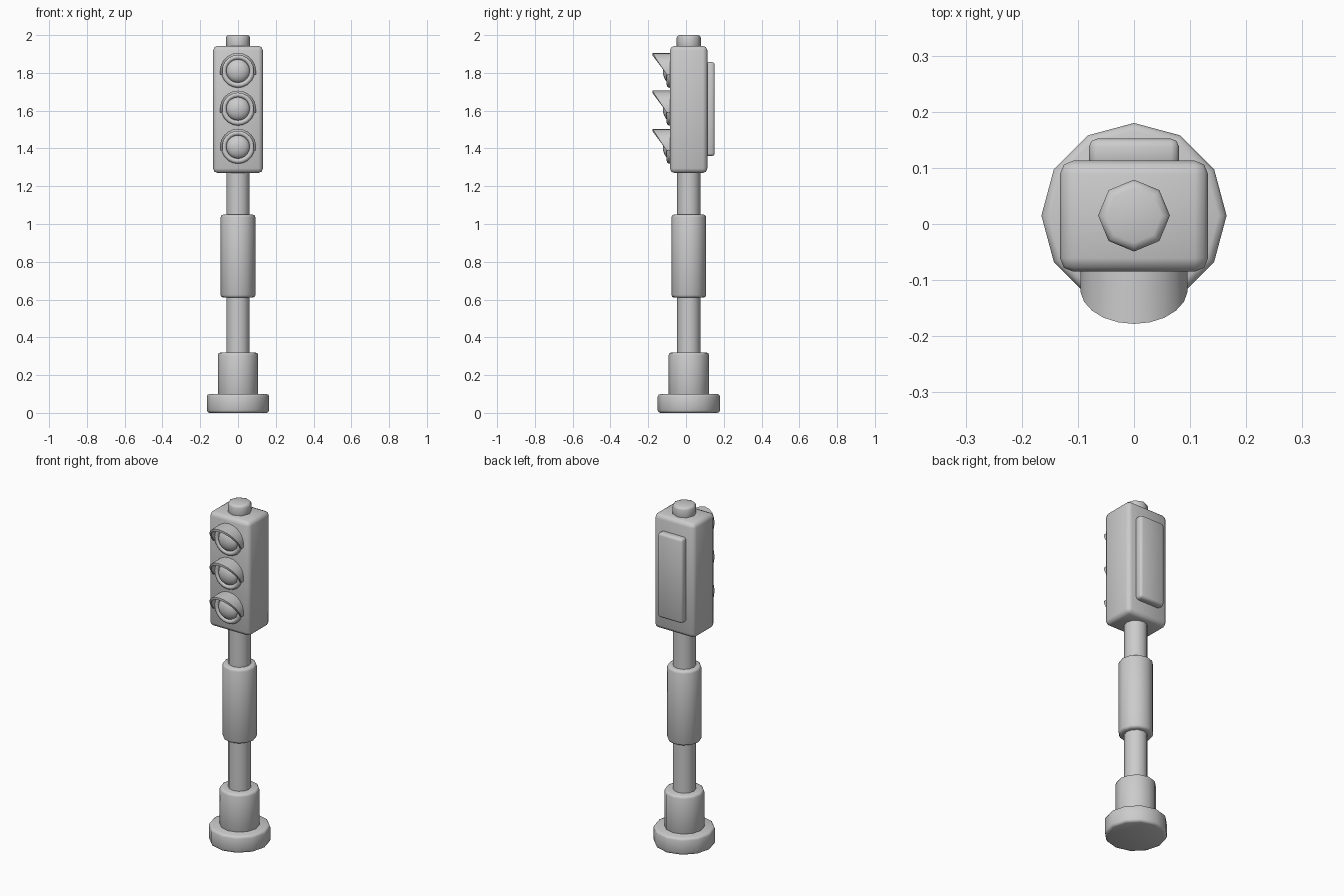
import bpy
import bmesh
from math import sin, cos, pi, radians

if "Cube" in bpy.data.objects:
    bpy.data.objects.remove(bpy.data.objects["Cube"])

CY = 0.015  # pole axis sits slightly behind the origin because of the visors


def finish(ob, name, bevel=0.0, segments=2):
    ob.name = name
    bpy.ops.object.select_all(action='DESELECT')
    bpy.context.view_layer.objects.active = ob
    ob.select_set(True)
    if bevel:
        bpy.ops.object.transform_apply(location=False, rotation=True, scale=True)
        mod = ob.modifiers.new("bevel", 'BEVEL')
        mod.width = bevel
        mod.segments = segments
        mod.limit_method = 'ANGLE'
        mod.angle_limit = radians(60)
        bpy.ops.object.modifier_apply(modifier="bevel")
    bpy.ops.object.shade_smooth_by_angle(angle=radians(50))
    return ob


def cylinder(name, r, z0, z1, sides=12, bevel=0.0):
    bpy.ops.mesh.primitive_cylinder_add(vertices=sides, radius=r, depth=z1 - z0,
                                        location=(0, CY, (z0 + z1) / 2))
    return finish(bpy.context.object, name, bevel)


def box(name, x, y0, y1, z0, z1, bevel):
    bpy.ops.mesh.primitive_cube_add(size=1, location=(0, (y0 + y1) / 2, (z0 + z1) / 2))
    ob = bpy.context.object
    ob.scale = (2 * x, y1 - y0, z1 - z0)
    return finish(ob, name, bevel)


def visor(name, z, r_out=0.096, r_in=0.083, steps=12):
    # Half tube with a slanted front edge, longest at the top
    bm = bmesh.new()
    rows = []
    for i in range(steps + 1):
        a = radians(-12 + 204 * i / steps)
        front = -0.115 - 0.063 * sin(a)
        rows.append([bm.verts.new((r * cos(a), y, z + r * sin(a)))
                     for r, y in ((r_out, -0.075), (r_out, front),
                                  (r_in, front), (r_in, -0.075))])
    for a, b in zip(rows, rows[1:]):
        for k in range(4):
            n = (k + 1) % 4
            bm.faces.new((a[k], a[n], b[n], b[k]))
    bm.faces.new(rows[0])
    bm.faces.new(rows[-1])
    bmesh.ops.recalc_face_normals(bm, faces=bm.faces)
    mesh = bpy.data.meshes.new(name)
    bm.to_mesh(mesh)
    bm.free()
    ob = bpy.data.objects.new(name, mesh)
    bpy.context.collection.objects.link(ob)
    return finish(ob, name)


# Pole and base
cylinder("base_plate", 0.165, 0.0, 0.10, bevel=0.014)
cylinder("base_collar", 0.107, 0.08, 0.32, bevel=0.014)
cylinder("pole", 0.062, 0.25, 1.30)
cylinder("pole_sleeve", 0.092, 0.61, 1.05, bevel=0.014)

# Signal head
box("signal_housing", 0.132, -0.085, 0.113, 1.27, 1.943, 0.024)
box("back_panel", 0.08, 0.10, 0.152, 1.36, 1.857, 0.014)
cylinder("top_cap", 0.064, 1.92, 2.0, sides=8, bevel=0.014)

# Three lights: rim, domed lens and visor
for label, z in (("top", 1.81), ("middle", 1.61), ("bottom", 1.408)):
    bpy.ops.mesh.primitive_torus_add(major_radius=0.075, minor_radius=0.014,
                                     major_segments=20, minor_segments=8,
                                     location=(0, -0.088, z), rotation=(pi / 2, 0, 0))
    finish(bpy.context.object, label + "_light_rim")
    bpy.ops.mesh.primitive_uv_sphere_add(segments=20, ring_count=10, radius=0.063,
                                         location=(0, -0.085, z), rotation=(pi / 2, 0, 0))
    lens = bpy.context.object
    lens.scale = (1, 1, 0.6)
    finish(lens, label + "_lens")
    visor(label + "_visor", z)
